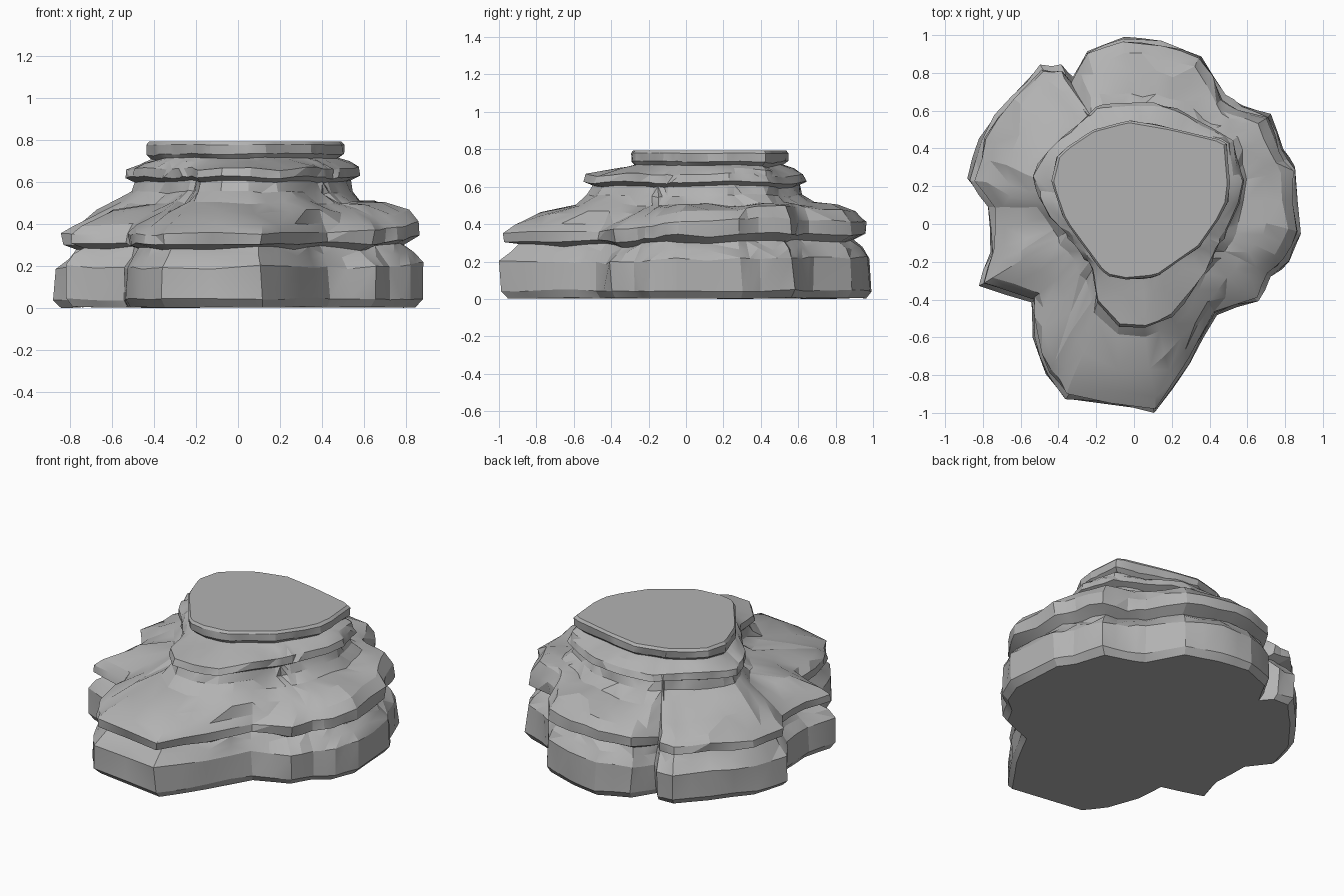
import bpy
import bmesh
import math
import random
from mathutils import Vector, noise

cube = bpy.data.objects.get("Cube")
if cube:
    bpy.data.objects.remove(cube, do_unlink=True)

random.seed(4)
CENTRE = Vector((0, 0.1))

# Plan outlines, counter-clockwise: broad base, middle ledge, flat summit
BASE = [(.88, -.05), (.86, .3), (.79, .4), (.72, .58), (.58, .63), (.48, .68),
        (.36, .9), (.15, .97), (-.05, 1), (-.25, .92), (-.33, .77), (-.39, .84),
        (-.5, .84), (-.65, .68), (-.82, .46), (-.88, .24), (-.78, .1),
        (-.77, -.15), (-.82, -.33), (-.55, -.41), (-.53, -.6), (-.46, -.8),
        (-.36, -.93), (.12, -1), (.3, -.75), (.44, -.48), (.66, -.4),
        (.72, -.28), (.82, -.2)]
MIDDLE = [(.6, .2), (.52, .46), (.25, .62), (0, .66), (-.2, .66), (-.42, .46),
          (-.56, .28), (-.47, .05), (-.22, -.25), (-.18, -.5), (0, -.59),
          (.2, -.52), (.32, -.38), (.48, -.08)]
SUMMIT = [(.51, .2), (.49, .44), (.2, .51), (-.03, .55), (-.22, .5), (-.4, .38),
          (-.44, .22), (-.37, .02), (-.17, -.25), (-.1, -.3), (.12, -.28),
          (.35, -.12), (.49, .08)]


def cross(a, b):
    return a.x * b.y - a.y * b.x


def reach(outline, direction):
    """Distance from the centre to the outline along a direction."""
    points = [Vector(p) - CENTRE for p in outline]
    for a, b in zip(points, points[1:] + points[:1]):
        side = b - a
        turn = cross(direction, side)
        if abs(turn) < 1e-6:
            continue
        distance = cross(a, side) / turn
        along = cross(a, direction) / turn
        if distance > 0 and -1e-4 <= along <= 1 + 1e-4:
            return distance
    return 0.5


# One column at every base corner and one between each pair
corners = [Vector(p) for p in BASE]
columns = []
for a, b in zip(corners, corners[1:] + corners[:1]):
    columns.append((a - CENTRE).normalized())
    columns.append(((a + b) / 2 - CENTRE).normalized())

# Strata: inner outline, outer outline, blend, scale, height, lift, roughness
STRATA = [
    (BASE, BASE, 0, .96, .01, 0, .2),
    (BASE, BASE, 0, 1, .05, 0, .4),
    (BASE, BASE, 0, 1, .2, .03, .8),
    (BASE, BASE, 0, .95, .25, .03, .9),
    (BASE, BASE, 0, .91, .29, .03, .9),
    (BASE, BASE, 0, .98, .31, .05, .9),
    (BASE, BASE, 0, .98, .36, .08, .8),
    (BASE, BASE, 0, .92, .4, .1, .8),
    (BASE, MIDDLE, .5, 1, .46, .05, 1),
    (BASE, MIDDLE, .88, 1, .51, 0, .9),
    (MIDDLE, MIDDLE, 0, .95, .56, 0, .7),
    (MIDDLE, MIDDLE, 0, .92, .61, 0, .6),
    (MIDDLE, MIDDLE, 0, .99, .63, 0, .6),
    (MIDDLE, MIDDLE, 0, .97, .67, 0, .6),
    (MIDDLE, SUMMIT, .7, 1, .7, 0, .5),
    (SUMMIT, SUMMIT, 0, .95, .72, 0, .4),
    (SUMMIT, SUMMIT, 0, 1, .74, 0, .4),
    (SUMMIT, SUMMIT, 0, 1, .785, 0, .1),
    (SUMMIT, SUMMIT, 0, .97, .8, 0, 0),
]

# Stack the strata into rings, the rear left shoulder standing higher
bm = bmesh.new()
rings = []
for inner, outer, blend, scale, height, lift, rough in STRATA:
    ring = []
    for way in columns:
        start, end = reach(inner, way), reach(outer, way)
        radius = (start + (end - start) * blend) * scale
        flat = CENTRE + way * radius
        raised = max(0, way.dot(Vector((.8, .6))))
        spot = Vector((flat.x, flat.y, height + lift * raised))
        wobble = noise.noise_vector(spot * 4) * .035
        chip = random.uniform(-.012, .012)
        spot.x += (wobble.x - way.x * .012 + way.x * chip) * rough
        spot.y += (wobble.y - way.y * .012 + way.y * chip) * rough
        spot.z += (wobble.z * .8 + chip * .5) * rough
        ring.append(bm.verts.new(spot))
    rings.append(ring)

count = len(columns)
for low, high in zip(rings, rings[1:]):
    for i in range(count):
        j = (i + 1) % count
        quad = [low[i], low[j], high[j], high[i]]
        # Split along alternating diagonals for a chipped look
        if random.random() < .5:
            quad = quad[1:] + quad[:1]
        bm.faces.new((quad[0], quad[1], quad[2]))
        bm.faces.new((quad[0], quad[2], quad[3]))

# Summit plateau and underside
bm.faces.new(rings[-1])
bm.faces.new(list(reversed(rings[0])))
bmesh.ops.recalc_face_normals(bm, faces=bm.faces)

# Rest the rock on the ground
lowest = min(v.co.z for v in bm.verts)
for v in bm.verts:
    v.co.z -= lowest

mesh = bpy.data.meshes.new("layered_rock")
bm.to_mesh(mesh)
bm.free()
rock = bpy.data.objects.new("layered_rock", mesh)
bpy.context.collection.objects.link(rock)

# Stone colour
stone = bpy.data.materials.new("grey_stone")
stone.use_nodes = True
colour = (.45, .45, .45, 1)
stone.diffuse_color = colour
stone.node_tree.nodes["Principled BSDF"].inputs["Base Color"].default_value = colour
mesh.materials.append(stone)

bpy.ops.object.select_all(action="DESELECT")
rock.select_set(True)
bpy.context.view_layer.objects.active = rock
bpy.ops.object.shade_smooth_by_angle(angle=math.radians(20))
